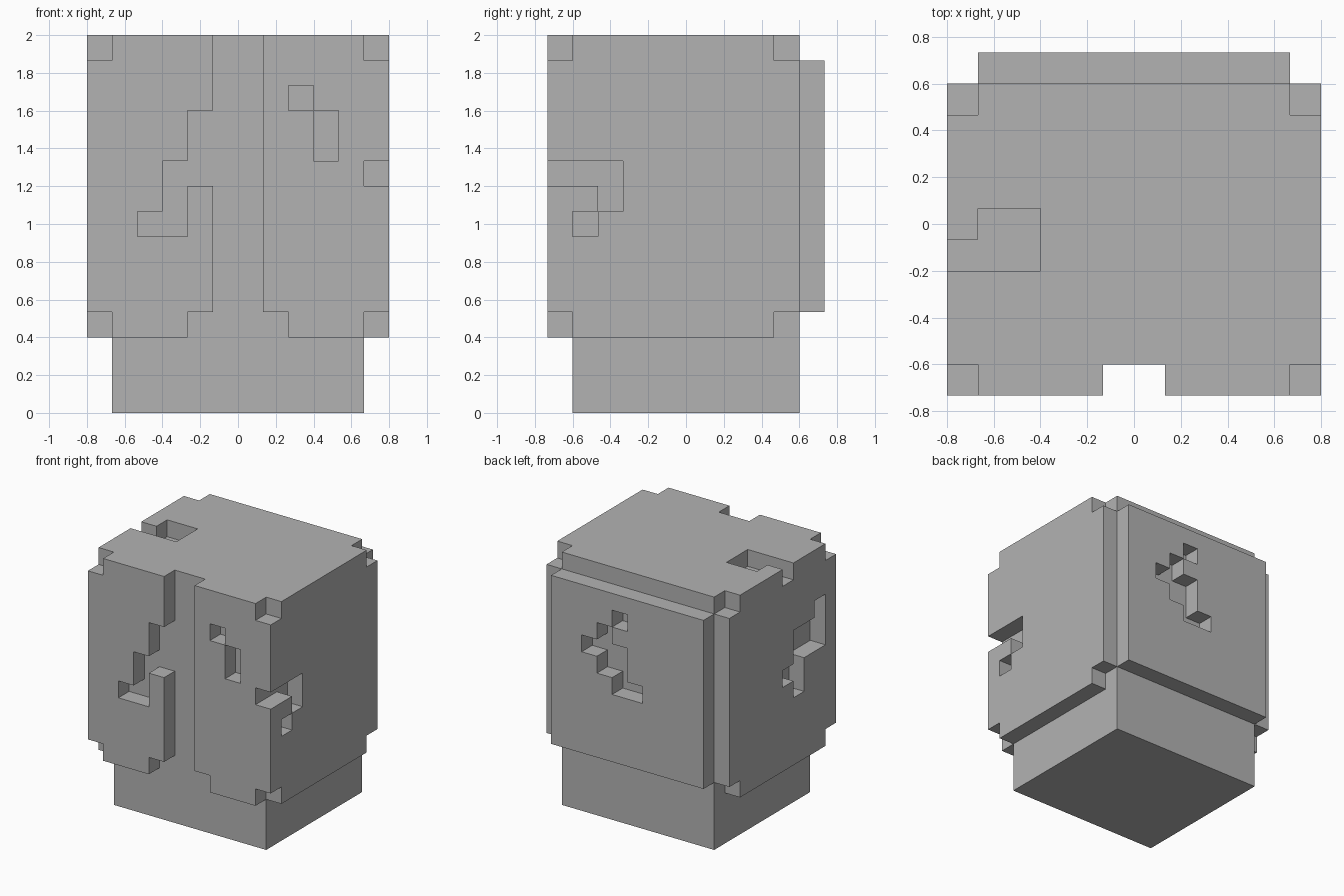
import bpy
import bmesh
from math import radians
from itertools import product
from mathutils import Vector

if "Cube" in bpy.data.objects:
    bpy.data.objects.remove(bpy.data.objects["Cube"], do_unlink=True)

U = 2 / 15                               # edge of one block
ORIGIN = Vector((-6, -5.5, 0))           # block grid corner, in blocks

grey = bpy.data.materials.new("plain grey")
grey.use_nodes = True
grey.diffuse_color = (0.45, 0.45, 0.45, 1)
grey.node_tree.nodes["Principled BSDF"].inputs["Base Color"].default_value = grey.diffuse_color


def cells(x, y, z):
    """Blocks in a box; each argument is a (start, end) pair or a single index."""
    spans = [range(*s) if isinstance(s, tuple) else (s,) for s in (x, y, z)]
    return set(product(*spans))


def build(name, blocks, hidden_by=frozenset()):
    """Skin a set of blocks, leaving out faces pressed against hidden_by."""
    bm = bmesh.new()
    for block in blocks:
        base = Vector(block)
        for axis, side in product(range(3), (0, 1)):
            step = Vector((0, 0, 0))
            step[axis] = 2 * side - 1
            neighbour = tuple(int(v) for v in base + step)
            if neighbour in blocks or neighbour in hidden_by:
                continue
            a, b = Vector((0, 0, 0)), Vector((0, 0, 0))
            a[(axis + 1) % 3] = b[(axis + 2) % 3] = 1
            start = base + ORIGIN
            start[axis] += side
            loop = [start, start + a, start + a + b, start + b]
            if not side:
                loop.reverse()
            bm.faces.new([bm.verts.new(p * U) for p in loop])
    bmesh.ops.remove_doubles(bm, verts=bm.verts, dist=U / 100)
    bmesh.ops.dissolve_limit(bm, angle_limit=radians(1), verts=bm.verts, edges=bm.edges)
    mesh = bpy.data.meshes.new(name)
    bm.to_mesh(mesh)
    bm.free()
    mesh.materials.append(grey)
    obj = bpy.data.objects.new(name, mesh)
    bpy.context.collection.objects.link(obj)


# Solid core that shows below the shell and through its openings
core = cells((1, 11), (1, 10), (0, 14))
build("core_block", core)

# Shell over the front, sides and top, with its corners knocked off
shell = cells((0, 12), (0, 10), (3, 15)) - core
shell -= set(product((0, 11), (0, 9), (3, 14)))

# Front slot, widened at the foot
shell -= cells((5, 7), 0, (3, 15)) | cells((4, 8), 0, 3)

# Front cracks
shell -= cells(4, 0, (9, 12)) | cells(3, 0, (7, 10)) | cells(2, 0, 7)
shell -= cells(8, 0, 12) | cells(9, 0, (10, 12))

# Left side crack (+x), running in from the front edge
shell -= cells(11, (0, 3), 9) | cells(11, 2, 8) | cells(11, 1, 7)

# Right side crack (-x)
shell -= cells(0, 1, (9, 12)) | cells(0, 2, (9, 11)) | cells(0, 3, (7, 11)) | cells(0, 4, 8)

# Top crack, open to the right side
shell -= cells((1, 3), (4, 6), 14) | cells(0, 4, 14)
build("outer_shell", shell, core)

# Back plate with its crack
back = cells((1, 11), 10, (4, 14))
back -= cells(6, 10, 12) | cells(7, 10, (9, 12)) | cells(8, 10, 10)
back -= cells(6, 10, (8, 11)) | cells(5, 10, 8)
build("back_plate", back, core)
